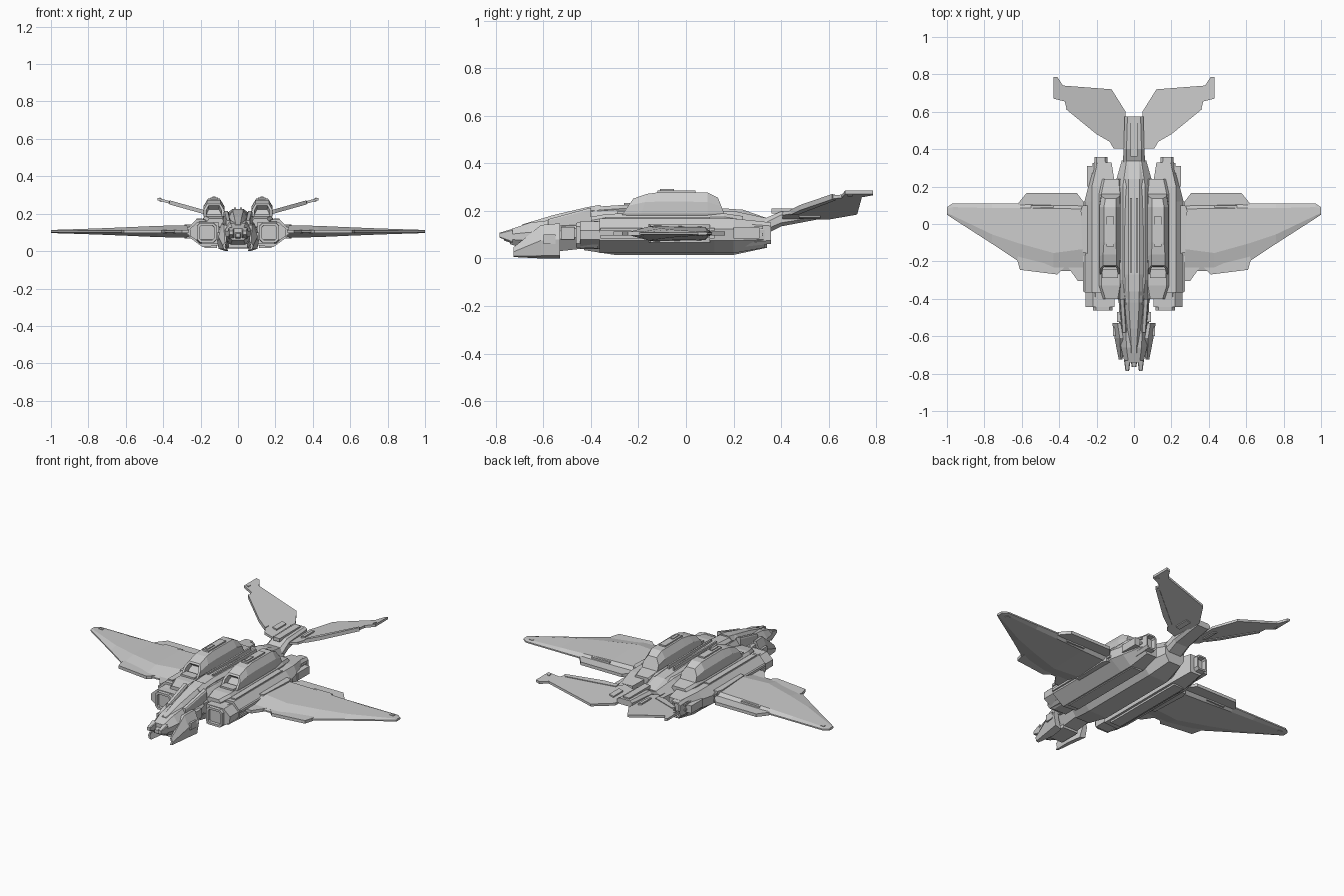
import bpy, bmesh


def loft(name, rings, mirror=True, recess=None, ends=(0,)):
    """Skin a list of equal-length rings; optionally sink a recess into the end caps."""
    bm = bmesh.new()
    vs = [[bm.verts.new(p) for p in r] for r in rings]
    n = len(rings[0])
    for a, b in zip(vs, vs[1:]):
        for i in range(n):
            j = (i + 1) % n
            bm.faces.new((a[i], a[j], b[j], b[i]))
    caps = [bm.faces.new(vs[0]), bm.faces.new(vs[-1])]
    bmesh.ops.recalc_face_normals(bm, faces=bm.faces)
    if recess:
        for e in ends:
            bmesh.ops.inset_region(bm, faces=[caps[e]], thickness=recess[0])
            bmesh.ops.inset_region(bm, faces=[caps[e]], thickness=0.004, depth=-recess[1])
    me = bpy.data.meshes.new(name)
    bm.to_mesh(me)
    bm.free()
    ob = bpy.data.objects.new(name, me)
    bpy.context.collection.objects.link(ob)
    if mirror:
        ob.modifiers.new("mirror", 'MIRROR').use_mirror_merge = False
    return ob


def sec(y, pts):
    return [(x, y, z) for x, z in pts]


def octo(y, cx, w, z0, z1, cx_t, cz_t, cx_b=None, cz_b=None, shear=0):
    """Chamfered rectangle across y; top and bottom chamfers set separately."""
    bx = cx_t if cx_b is None else cx_b
    bz = cz_t if cz_b is None else cz_b
    pts = [(-w + bx, z0), (w - bx, z0), (w, z0 + bz), (w, z1 - cz_t),
           (w - cx_t, z1), (-w + cx_t, z1), (-w, z1 - cz_t), (-w, z0 + bz)]
    return [(cx + x, y + shear * (z - z0), z) for x, z in pts]


def plate(name, pts, z, t, slope=0, mirror=True):
    """Flat outline seen from above, thickness 2t, optionally rising with x."""
    return loft(name, [[(x, y, z + slope * x + s) for x, y in pts] for s in (-t, t)], mirror)


def box(name, x, y, z, mirror=True, slope=0):
    pts = [(x[0], y[0]), (x[1], y[0]), (x[1], y[1]), (x[0], y[1])]
    return plate(name, pts, (z[0] + z[1]) / 2, (z[1] - z[0]) / 2, slope, mirror)


# Central fuselage, spine and tail boom
loft("fuselage", [octo(-.43, 0, .08, .035, .195, .035, .05),
                  octo(-.3, 0, .105, .015, .205, .045, .05),
                  octo(.2, 0, .105, .015, .2, .045, .05),
                  octo(.34, 0, .065, .045, .17, .025, .04)], False)
loft("spine", [octo(-.42, 0, .045, .15, .215, .015, .015),
               octo(-.27, 0, .05, .15, .225, .02, .015),
               octo(.14, 0, .05, .15, .212, .02, .015),
               octo(.24, 0, .05, .15, .205, .02, .015),
               octo(.34, 0, .045, .13, .17, .015, .01)], False)
loft("tail_boom", [octo(.2, 0, .085, .06, .185, .03, .03),
                   octo(.33, 0, .06, .1, .168, .02, .02),
                   octo(.4, 0, .055, .135, .198, .015, .015),
                   octo(.575, 0, .05, .168, .203, .015, .01)], False)
box("spine_rail", (.012, .022), (-.26, .14), (.2, .234))
box("boom_strip", (-.02, .02), (.36, .56), (.19, .21), False)

# Nose, canopy and forked tip
loft("nose", [octo(-.74, 0, .05, .06, .122, .02, .02),
              octo(-.66, 0, .07, .035, .15, .03, .04),
              octo(-.54, 0, .08, .03, .165, .035, .05),
              octo(-.4, 0, .08, .045, .185, .035, .05)], False)
loft("nose_prong", [octo(-.785, .036, .010, .088, .108, .003, .003),
                    octo(-.73, .036, .017, .065, .125, .004, .006)])
loft("nose_sensor", [octo(-.765, 0, .012, .075, .095, .004, .004),
                     octo(-.72, 0, .02, .06, .105, .004, .004)], False)
loft("canopy", [octo(-.69, 0, .02, .12, .143, .008, .006),
                octo(-.56, 0, .04, .12, .182, .02, .025),
                octo(-.42, 0, .05, .12, .215, .022, .03),
                octo(-.36, 0, .05, .12, .226, .022, .02)], False)
loft("canopy_frame", [octo(-.58, .052, .012, .13, .165, .004, .006),
                      octo(-.4, .064, .014, .14, .214, .005, .008)])
box("neck_block", (.06, .092), (-.525, -.47), (.08, .132))

# Cheek plates beside the nose
cheek = [(.07, .145), (.088, .148), (.116, .08), (.104, .012), (.065, 0), (.085, .07)]
loft("cheek_plate", [sec(-.53, cheek),
                     sec(-.61, [(x - .012, z * .95) for x, z in cheek]),
                     sec(-.725, [(x * .4 + .035, z * .28 + .006) for x, z in cheek])])
box("cheek_pad", (.1, .113), (-.6, -.55), (.06, .1))
box("chin_plate", (-.05, .05), (-.66, -.53), (.018, .04), False)

# Engine nacelles
hull = [(.1, .03), (.19, .022), (.262, .075), (.265, .125), (.225, .168), (.1, .168)]
nose_hull = [(.105, .04), (.19, .04), (.257, .08), (.258, .118), (.218, .155), (.105, .155)]
tail_hull = [(.12, .045), (.185, .045), (.213, .08), (.213, .12), (.195, .155), (.12, .155)]
loft("nacelle", [sec(-.365, hull), sec(.12, hull),
                 sec(.2, [(min(x, .245), z) for x, z in hull]), sec(.33, tail_hull)])
loft("nacelle_front", [sec(-.445, nose_hull), sec(-.35, nose_hull)])
loft("intake", [octo(-.462, .167, .052, .047, .15, .016, .016),
                octo(-.37, .167, .056, .042, .158, .016, .016)], recess=(.014, .06))
loft("exhaust", [octo(.25, .177, .04, .05, .16, .012, .015),
                 octo(.358, .177, .034, .062, .152, .012, .015)], recess=(.01, .05), ends=(1,))
for k, z in enumerate((.085, .115)):
    box("nacelle_rail_%d" % k, (.25, .272), (-.36, .12), (z, z + .014))
for k, z in enumerate((.095, .125)):
    box("exhaust_rib_%d" % k, (.2, .222), (.15, .325), (z, z + .012))
box("side_thruster", (.2, .252), (.2, .31), (.085, .13))
box("nacelle_top_panel", (.19, .222), (-.34, .1), (.16, .175))
box("keel_strip", (.112, .18), (-.33, .2), (.018, .03))

# Shoulder decks and upper pods
loft("shoulder_deck", [octo(-.4, .12, .045, .13, .175, .012, .015),
                       octo(-.33, .125, .062, .13, .188, .012, .015),
                       octo(.16, .125, .062, .13, .19, .012, .015),
                       octo(.24, .12, .05, .13, .178, .012, .015)])
loft("upper_pod", [octo(-.272, .129, .054, .18, .252, .018, .03, .004, .01, .7),
                   octo(-.19, .129, .056, .18, .272, .02, .035, .004, .01, .3),
                   octo(-.1, .129, .056, .18, .28, .024, .04, .004, .01),
                   octo(.09, .129, .056, .18, .278, .024, .04, .004, .01),
                   octo(.165, .125, .05, .18, .255, .022, .035, .004, .01, -.4)],
     recess=(.013, .03))
box("pod_top_panel", (.108, .148), (-.12, .04), (.27, .287))
box("pod_slot", (.12, .136), (-.11, -.05), (.27, .292))
box("pod_front_sill", (.085, .172), (-.29, -.24), (.17, .198))


# Main wings: faceted blade, thin leading plate and trailing flap
def wing_ring(x, le, front, rear, te, t, e=.004, z=.105):
    up = [(le, e), (front, t), (rear, t * .85), (te, e)]
    return [(x, y, z + h) for y, h in up] + [(x, y, z - h) for y, h in reversed(up)]


loft("wing", [wing_ring(.24, -.25, -.13, .08, .1, .034),
              wing_ring(.43, -.25, -.155, .083, .105, .03),
              wing_ring(.61, -.205, -.105, .085, .11, .022),
              wing_ring(.76, -.105, -.055, .085, .11, .016),
              wing_ring(.97, .03, .045, .09, .11, .009),
              wing_ring(1, .05, .058, .082, .09, .007)])
plate("wing_leading_plate", [(.24, -.305), (.3, -.305), (.36, -.22), (.41, -.27),
                             (.61, -.245), (.625, -.19), (.6, -.12), (.24, -.1)], .105, .009)
plate("wing_flap", [(.25, .06), (.26, .105), (.305, .165), (.575, .165),
                    (.62, .11), (.62, .06)], .105, .009)
plate("wing_root", [(.24, -.16), (.275, -.15), (.285, .07), (.275, .1), (.24, .1)], .105, .037)
box("wing_actuator", (.43, .55), (.065, .1), (.088, .126))
box("wing_tip_light", (.94, .965), (.075, .09), (.094, .116))

# Tail fins, canted upward
plate("tail_fin", [(.04, .405), (.11, .405), (.13, .44), (.36, .615), (.37, .655),
                   (.43, .67), (.43, .787), (.41, .787), (.38, .74), (.12, .72),
                   (.045, .6)], .158, .007, .28)
plate("fin_leading_strip", [(.13, .44), (.2, .48), (.365, .615), (.35, .63), (.13, .47)],
      .158, .011, .28)
box("fin_slot", (.08, .106), (.475, .565), (.145, .173), slope=.28)
box("fin_tip_light", (.408, .42), (.68, .7), (.147, .169), slope=.28)
